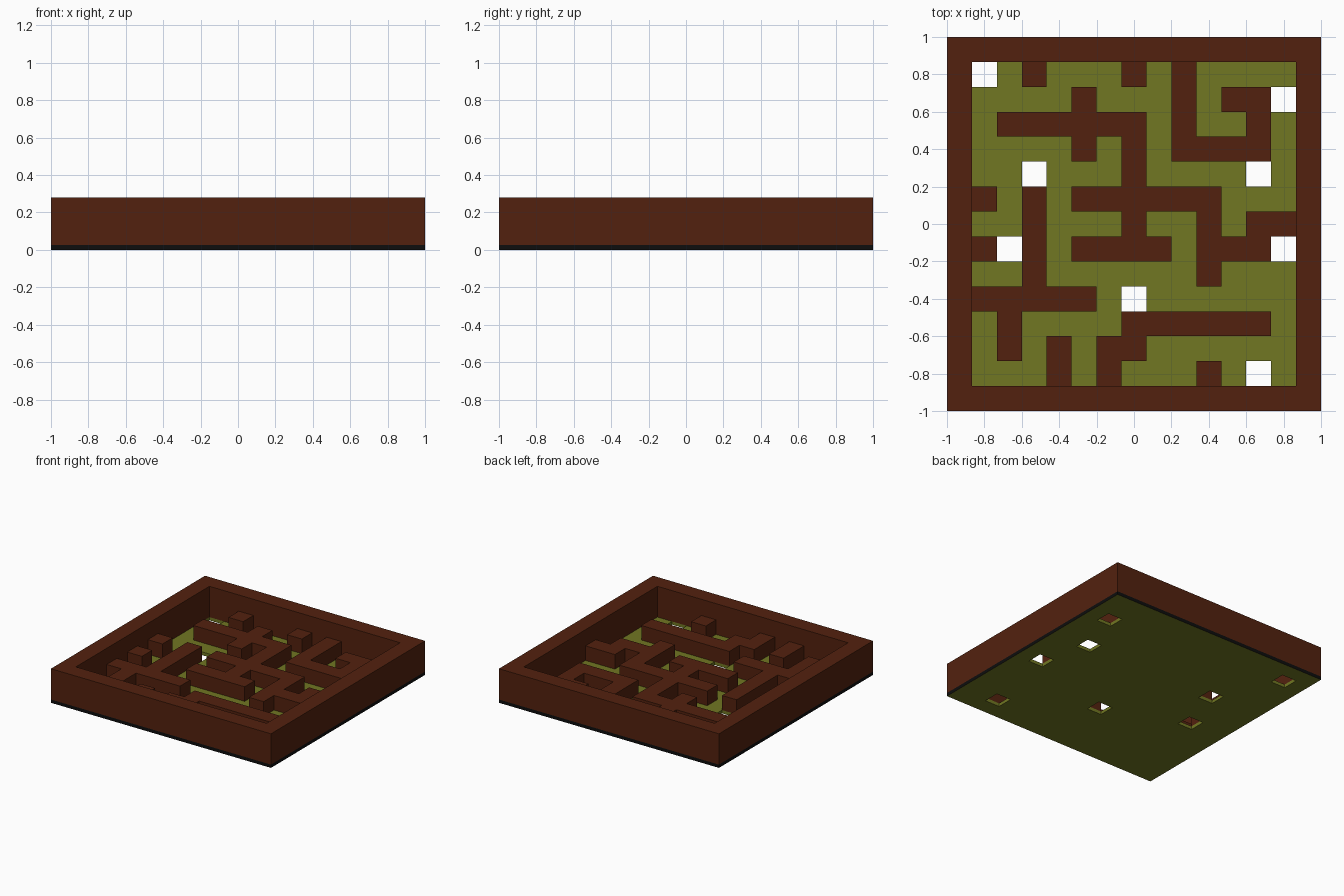
import bpy
import bmesh

cube = bpy.data.objects.get("Cube")
if cube:
    bpy.data.objects.remove(cube, do_unlink=True)

# Plan of the maze from back to front: # wall, . floor, O hole
PLAN = [
    "###############",
    "#O.#...#.#....#",
    "#....#...#.##O#",
    "#.######.#..#.#",
    "#....#.#.####.#",
    "#..O...#....O.#",
    "##.#.######...#",
    "#..#...#..#.###",
    "##O#.####.###O#",
    "#..#......#...#",
    "######.O......#",
    "#.#....######.#",
    "#.#.#.##......#",
    "#...#.#...#.O.#",
    "###############",
]
N = len(PLAN)
CELL = 2 / N
FLOOR_TOP = 0.027
MAZE_TOP = 0.147
FRAME_TOP = 0.28


def make_material(name, color):
    mat = bpy.data.materials.new(name)
    mat.use_nodes = True
    mat.diffuse_color = (*color, 1)
    bsdf = next(n for n in mat.node_tree.nodes if n.type == 'BSDF_PRINCIPLED')
    bsdf.inputs["Base Color"].default_value = (*color, 1)
    return mat


brown = make_material("dark brown wood", (0.086, 0.0155, 0.0045))
green = make_material("olive green", (0.165, 0.184, 0.016))
black = make_material("black edge", (0.004, 0.004, 0.004))


def build_cells(name, cells, z0, z1, materials, dissolve=True):
    """Extrude a set of (column, row) cells into one solid."""
    bm = bmesh.new()

    def corner(c, r, z):
        return bm.verts.new((-1 + c * CELL, 1 - r * CELL, z))

    for c, r in sorted(cells):
        # corners run counter-clockwise seen from above
        ring = [(c, r + 1), (c + 1, r + 1), (c + 1, r), (c, r)]
        bm.faces.new([corner(*p, z1) for p in ring])
        bm.faces.new([corner(*p, z0) for p in reversed(ring)])
        neighbours = [(c, r + 1), (c + 1, r), (c, r - 1), (c - 1, r)]
        for i, other in enumerate(neighbours):
            if other not in cells:
                a, b = ring[i], ring[(i + 1) % 4]
                bm.faces.new([corner(*a, z0), corner(*b, z0),
                              corner(*b, z1), corner(*a, z1)])
    bmesh.ops.remove_doubles(bm, verts=bm.verts[:], dist=0.0001)
    if dissolve:
        bmesh.ops.dissolve_limit(bm, angle_limit=0.01,
                                 verts=bm.verts[:], edges=bm.edges[:])
    mesh = bpy.data.meshes.new(name)
    bm.to_mesh(mesh)
    bm.free()
    for mat in materials:
        mesh.materials.append(mat)
    obj = bpy.data.objects.new(name, mesh)
    bpy.context.collection.objects.link(obj)
    return obj


every = {(c, r) for c in range(N) for r in range(N)}
holes = {(c, r) for c, r in every if PLAN[r][c] == "O"}
walls = {(c, r) for c, r in every if PLAN[r][c] == "#"}
border = {(c, r) for c, r in every if c in (0, N - 1) or r in (0, N - 1)}

# Floor board with square holes and black outer edges
floor = build_cells("floor_board", every - holes, 0, FLOOR_TOP,
                    [green, black], dissolve=False)
for face in floor.data.polygons:
    if max(abs(face.center.x), abs(face.center.y)) > 0.999:
        face.material_index = 1

# Tall outer frame, one side at a time
sides = {
    "frame_back": {(c, 0) for c in range(N)},
    "frame_front": {(c, N - 1) for c in range(N)},
    "frame_left": {(N - 1, r) for r in range(1, N - 1)},
    "frame_right": {(0, r) for r in range(1, N - 1)},
}
for side_name, side_cells in sides.items():
    build_cells(side_name, side_cells, FLOOR_TOP, FRAME_TOP, [brown])

# Low inner walls
build_cells("maze_walls", walls - border, FLOOR_TOP, MAZE_TOP, [brown])
